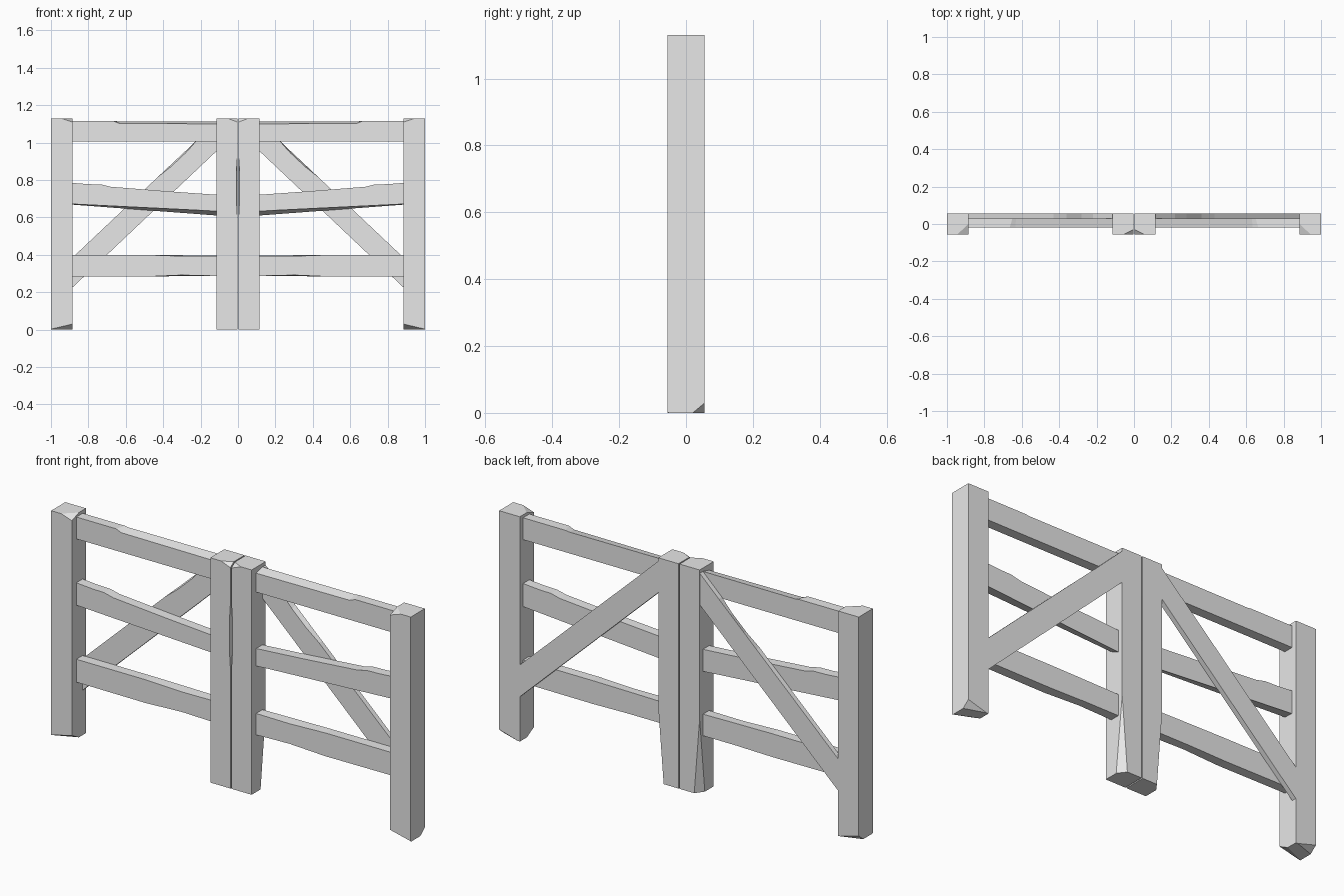
import bpy, bmesh
from mathutils import Vector
from mathutils.geometry import normal as plane_normal

if "Cube" in bpy.data.objects:
    bpy.data.objects.remove(bpy.data.objects["Cube"])

wood = bpy.data.materials.new("grey_wood")
wood.diffuse_color = (0.8, 0.8, 0.8, 1)
wood.use_nodes = True
wood.node_tree.nodes["Principled BSDF"].inputs["Base Color"].default_value = wood.diffuse_color


def timber(name, front, y0, y1, back_moves=None, chips=()):
    """Extrude an x-z outline from y0 to y1 on both leaves of the gate.
    back_moves: outline index -> (x, z) on the back face, for worn edges.
    chips: planes of three points that knock a corner off."""
    back = list(front)
    for i, p in (back_moves or {}).items():
        back[i] = p
    for side, sx in (("left", 1), ("right", -1)):
        bm = bmesh.new()
        f = [bm.verts.new((x, y0, z)) for x, z in front]
        b = [bm.verts.new((x, y1, z)) for x, z in back]
        bm.faces.new(f)
        bm.faces.new(b[::-1])
        n = len(f)
        for i in range(n):
            j = (i + 1) % n
            bm.faces.new((f[j], f[i], b[i], b[j]))
        centre = sum((v.co for v in bm.verts), Vector()) / len(bm.verts)
        for tri in chips:
            pts = [Vector(p) for p in tri]
            no = plane_normal(pts)
            if no.dot(centre - pts[0]) > 0:
                no = -no
            cut = bmesh.ops.bisect_plane(
                bm, geom=bm.verts[:] + bm.edges[:] + bm.faces[:],
                plane_co=pts[0], plane_no=no, clear_outer=True)
            edges = [e for e in cut["geom_cut"] if isinstance(e, bmesh.types.BMEdge)]
            bmesh.ops.holes_fill(bm, edges=edges, sides=0)
        for v in bm.verts:
            v.co.x *= sx
        bmesh.ops.recalc_face_normals(bm, faces=bm.faces[:])
        me = bpy.data.meshes.new(f"{side}_{name}")
        bm.to_mesh(me)
        bm.free()
        me.materials.append(wood)
        ob = bpy.data.objects.new(f"{side}_{name}", me)
        bpy.context.collection.objects.link(ob)


Y, H = 0.056, 1.13          # half depth and height of the posts
A, B = -0.885, -0.115       # inner faces of the posts
RA, RB = A - 0.02, B + 0.02  # rail ends, let into the posts

# Outer post with chipped top and bottom corners
timber("outer_post", [(-1, 0), (A, 0), (A, H), (-1, H)], -Y, Y, chips=[
    ((-0.945, -Y, H), (A, -Y, 1.11), (A, 0, H)),
    ((-1, -Y, 0.003), (A, -Y, 0.03), (A, 0.0, 0)),
    ((-1, 0.02, 0), (-1, Y, 0.03), (-0.895, Y, 0))])

# Inner post, with a worn meeting edge and a tapered back foot
g = -0.003
timber("inner_post",
       [(B, 0), (g, 0), (g, 0.6), (-0.009, 0.7), (-0.009, 0.84), (g, 0.93), (g, H), (B, H)],
       -Y, Y, {3: (g, 0.7), 4: (g, 0.84)}, chips=[
           ((-0.055, -Y, H), (g, -Y, 1.11), (g, -0.03, H)),
           ((B, Y, 0.38), (B, 0.015, 0), (-0.085, Y, 0))])

# Top rail, front edge worn lower towards the middle
timber("top_rail",
       [(RA, 1.005), (RB, 1.005), (RB, 1.1), (-0.635, 1.103), (-0.665, 1.115), (RA, 1.115)],
       -0.02, 0.03, {2: (RB, 1.113), 3: (-0.63, 1.112), 4: (-0.65, 1.115)})

# Middle rail, sloping, with a bevelled underside
timber("middle_rail",
       [(RA, 0.673), (RB, 0.633), (RB, 0.72), (-0.38, 0.74), (-0.68, 0.764),
        (-0.73, 0.776), (-0.8, 0.778), (RA, 0.786)],
       -0.02, 0.03, {0: (RA, 0.67), 1: (RB, 0.609)})

# Bottom rail, thinning slightly at its inner end
timber("bottom_rail",
       [(RA, 0.285), (-0.5, 0.283), (-0.3, 0.292), (RB, 0.287),
        (RB, 0.395), (-0.3, 0.393), (-0.5, 0.4), (RA, 0.4)],
       -0.02, 0.03, {2: (-0.3, 0.287), 5: (-0.3, 0.398)})

# Diagonal brace on the back, with a sliver worn off its upper edge
timber("brace",
       [(A - 0.01, 0.216), (B + 0.01, 0.964), (B + 0.01, 1.113), (B, 1.113), (-0.22, 1.013),
        (-0.28, 0.945), (-0.36, 0.87), (-0.43, 0.815), (A - 0.01, 0.376)],
       0.03, 0.055, {5: (-0.28, 0.956), 6: (-0.36, 0.881)})
